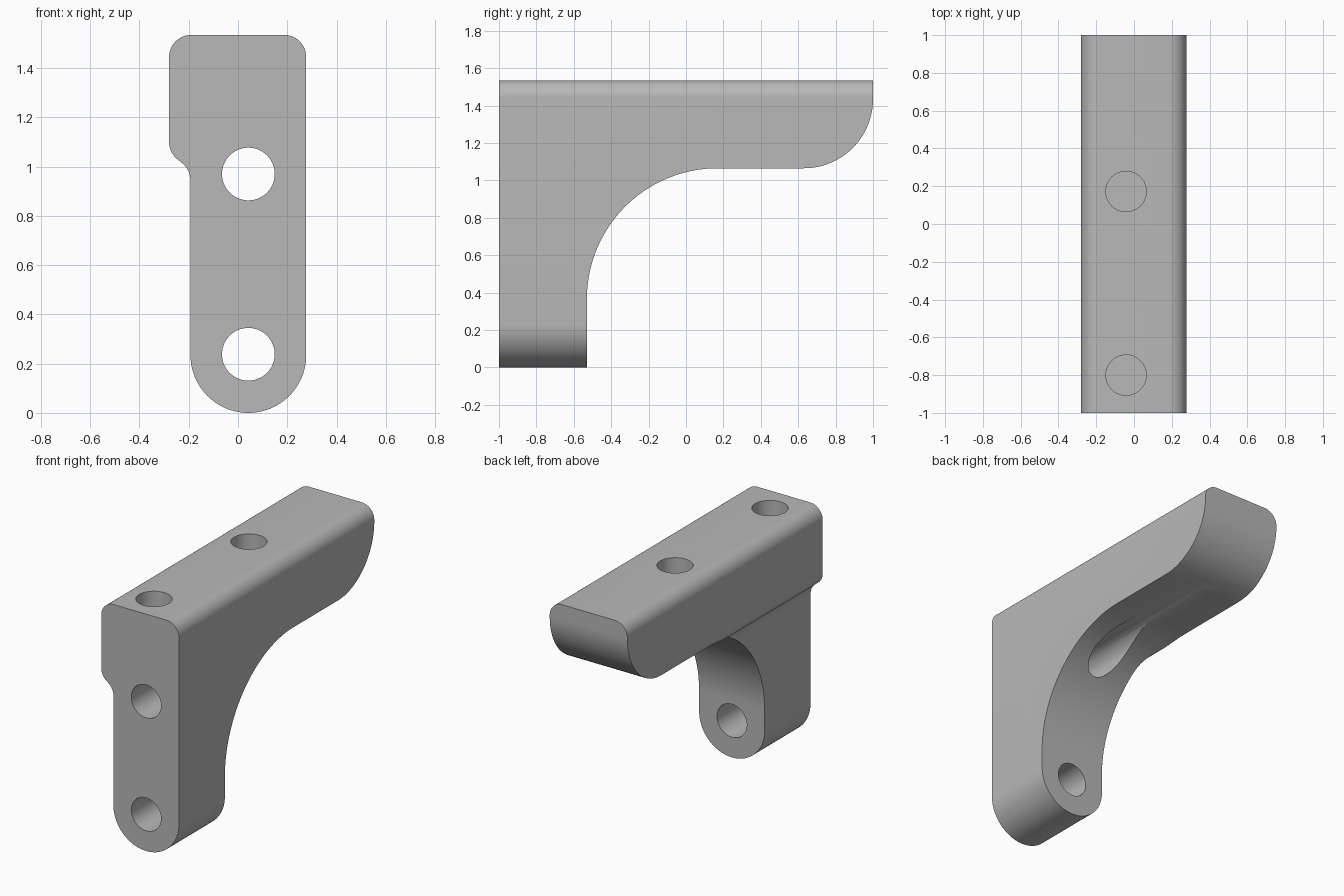
import bpy, bmesh, math
from mathutils import Matrix, Vector

default = bpy.data.objects.get("Cube")
if default:
    bpy.data.objects.remove(default, do_unlink=True)

steel = bpy.data.materials.new("matte grey")
steel.use_nodes = True
grey = (0.48, 0.48, 0.48, 1)
steel.diffuse_color = grey
steel.node_tree.nodes["Principled BSDF"].inputs["Base Color"].default_value = grey


def arc(cx, cy, r, start, end, steps=24):
    """Points along a circular arc, angles in degrees."""
    angles = [math.radians(start + (end - start) * i / steps) for i in range(steps + 1)]
    return [(cx + r * math.cos(a), cy + r * math.sin(a)) for a in angles]


def add_object(name, bm):
    bmesh.ops.recalc_face_normals(bm, faces=bm.faces)
    mesh = bpy.data.meshes.new(name)
    bm.to_mesh(mesh)
    bm.free()
    mesh.materials.append(steel)
    obj = bpy.data.objects.new(name, mesh)
    bpy.context.collection.objects.link(obj)
    return obj


def extrude_profile(name, points, place, offset):
    """Extrude a closed profile; place maps each 2D point to 3D."""
    bm = bmesh.new()
    face = bm.faces.new([bm.verts.new(place(*p)) for p in points])
    result = bmesh.ops.extrude_face_region(bm, geom=[face])
    moved = [v for v in result["geom"] if isinstance(v, bmesh.types.BMVert)]
    bmesh.ops.translate(bm, verts=moved, vec=Vector(offset))
    return add_object(name, bm)


def drill(name, centre, length, along_y=False):
    bm = bmesh.new()
    turn = Matrix.Rotation(math.pi / 2, 4, "X") if along_y else Matrix()
    bmesh.ops.create_cone(bm, cap_ends=True, segments=64, radius1=0.107, radius2=0.107,
                          depth=length, matrix=Matrix.Translation(centre) @ turn)
    return add_object(name, bm)


def boolean(target, tool, operation):
    mod = target.modifiers.new(operation.lower(), "BOOLEAN")
    mod.operation, mod.solver, mod.object = operation, "EXACT", tool
    bpy.ops.object.select_all(action="DESELECT")
    bpy.context.view_layer.objects.active = target
    target.select_set(True)
    bpy.ops.object.modifier_apply(modifier=mod.name)
    bpy.data.objects.remove(tool, do_unlink=True)


# Side silhouette: upright, large inner fillet, arm with rounded tip
side = [(-1, 0), (-0.53, 0)]
side += arc(0.17, 0.365, 0.70, 180, 90, 40)
side += arc(0.63, 1.435, 0.37, -90, 0)
side += [(1, 1.535), (-1, 1.535)]
bracket = extrude_profile("bracket", side, lambda y, z: (-0.5, y, z), (1, 0, 0))

# Front silhouette: rounded foot, rounded top, S-shaped step on one side
front = arc(0.042, 0.235, 0.235, 180, 360, 48)
front += arc(0.187, 1.445, 0.09, 0, 90, 12)
front += arc(-0.19, 1.445, 0.09, 90, 180, 12)
front += arc(-0.19, 1.1, 0.09, 180, 240, 12)
front += arc(-0.283, 0.944, 0.09, 60, 0, 12)[1:]
outline = extrude_profile("front_outline", front, lambda x, z: (x, -1.2, z), (0, 2.4, 0))
boolean(bracket, outline, "INTERSECT")

# Through holes along the depth
for z in (0.238, 0.97):
    boolean(bracket, drill("through_hole", (0.042, 0, z), 3, True), "DIFFERENCE")

# Blind holes in the top
for y in (-0.80, 0.172):
    boolean(bracket, drill("top_hole", (-0.042, y, 1.535), 0.6), "DIFFERENCE")

bpy.ops.object.shade_smooth_by_angle(angle=math.radians(30))
